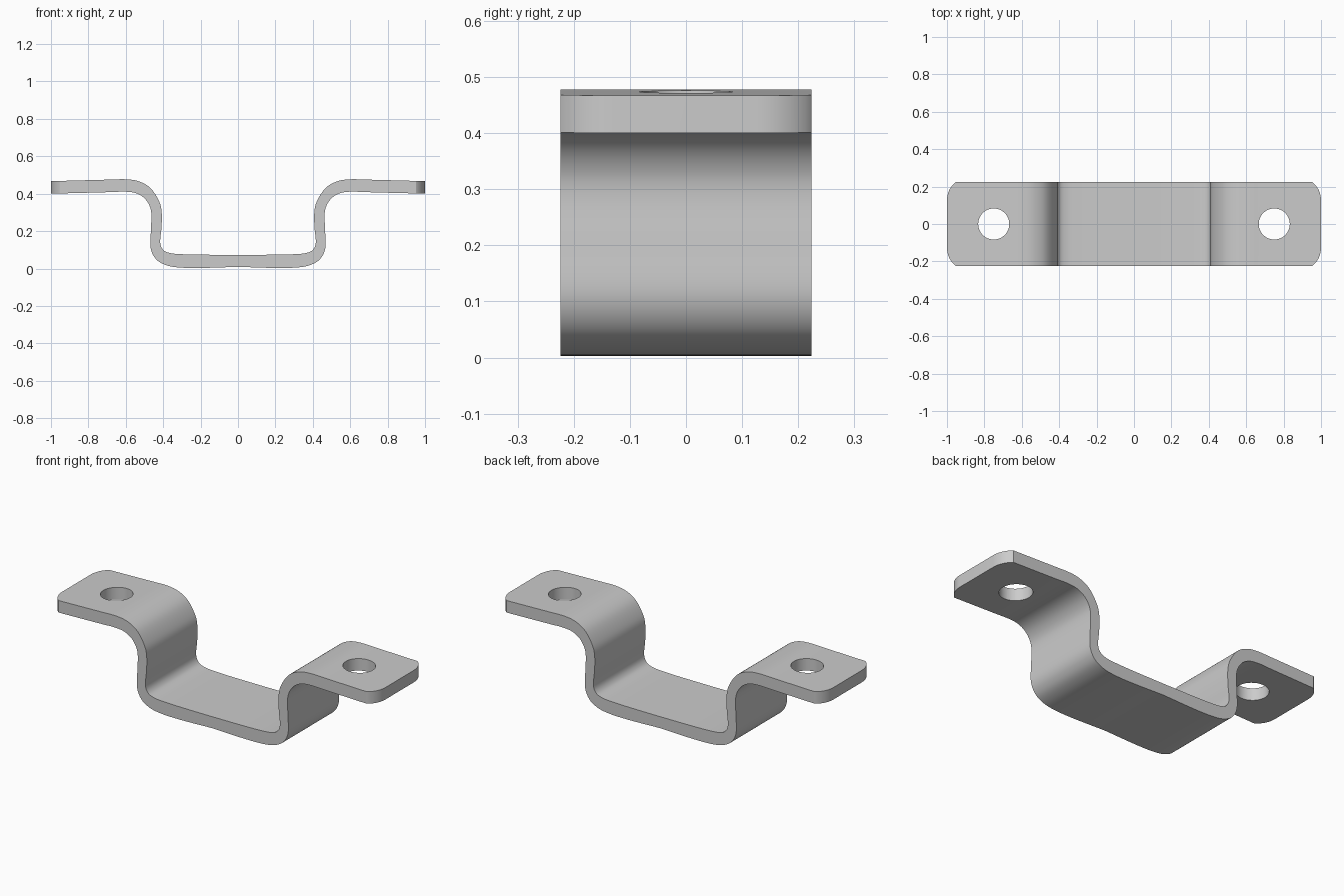
import bpy, bmesh, math
from mathutils import Vector

if "Cube" in bpy.data.objects:
    bpy.data.objects.remove(bpy.data.objects["Cube"])

HALF_Y = 0.224


def spline(pts, steps=6):
    # Catmull-Rom curve through 2D points
    p = [Vector(q) for q in pts]
    p = [2 * p[0] - p[1]] + p + [2 * p[-1] - p[-2]]
    out = []
    for i in range(1, len(p) - 2):
        a, b, c, d = p[i - 1:i + 3]
        for s in range(steps):
            t = s / steps
            out.append(0.5 * (2 * b + (c - a) * t + (2 * a - 5 * b + 4 * c - d) * t * t
                              + (3 * b - a - 3 * c + d) * t ** 3))
    return out + [p[-2]]


def prism(name, base, offset):
    bm = bmesh.new()
    face = bm.faces.new([bm.verts.new(v) for v in base])
    ext = bmesh.ops.extrude_face_region(bm, geom=[face])
    bmesh.ops.translate(bm, vec=offset,
                        verts=[g for g in ext["geom"] if isinstance(g, bmesh.types.BMVert)])
    bmesh.ops.recalc_face_normals(bm, faces=bm.faces)
    me = bpy.data.meshes.new(name)
    bm.to_mesh(me)
    bm.free()
    ob = bpy.data.objects.new(name, me)
    bpy.context.collection.objects.link(ob)
    return ob


def cut(target, cutter, op):
    m = target.modifiers.new(cutter.name, 'BOOLEAN')
    m.object, m.operation, m.solver = cutter, op, 'EXACT'
    bpy.context.view_layer.objects.active = target
    bpy.ops.object.modifier_apply(modifier=m.name)
    bpy.data.objects.remove(cutter)


# Bent strip: upper and lower surface lines for the right half, mirrored
upper = spline([(0, .073), (.2, .074), (.31, .077), (.365, .083), (.4, .1), (.416, .14), (.409, .22),
                (.408, .3), (.422, .36), (.468, .43), (.53, .466), (.6, .477), (.7, .475), (1.0, .467)])
lower = spline([(0, .009), (.2, .003), (.32, .006), (.39, .02), (.44, .052), (.467, .11), (.466, .2),
                (.463, .29), (.475, .34), (.505, .38), (.55, .404), (.61, .411), (.7, .408), (1.0, .4)])
right = lower + upper[::-1]
left_top = [Vector((-p.x, p.y)) for p in upper[1:]]
left_low = [Vector((-p.x, p.y)) for p in lower[1:]]
profile = right + left_top + left_low[::-1]
strap = prism("strap_bracket", [(p.x, -HALF_Y, p.y) for p in profile], (0, 2 * HALF_Y, 0))

# Rounded end corners: arc tangent to the end, creased at the side
R = 0.125
corner = [(1 - R + R * math.cos(a), .127 + R * math.sin(a))
          for a in [math.radians(54) * i / 10 for i in range(11)]]
corner[-1] = (corner[-1][0], .227)
plan = corner + [(-x, y) for x, y in corner[::-1]]
plan += [(-x, -y) for x, y in plan]
cut(strap, prism("end_trim", [(x, y, -.2) for x, y in plan], (0, 0, 1)), 'INTERSECT')

# Screw holes
for sx in (-1, 1):
    ring = [(sx * .75 + .083 * math.cos(math.tau * i / 48), .083 * math.sin(math.tau * i / 48), .3)
            for i in range(48)]
    cut(strap, prism("hole_cutter", ring, (0, 0, .4)), 'DIFFERENCE')

bpy.ops.object.select_all(action='DESELECT')
strap.select_set(True)
bpy.context.view_layer.objects.active = strap
bpy.ops.object.shade_smooth_by_angle(angle=math.radians(30))
